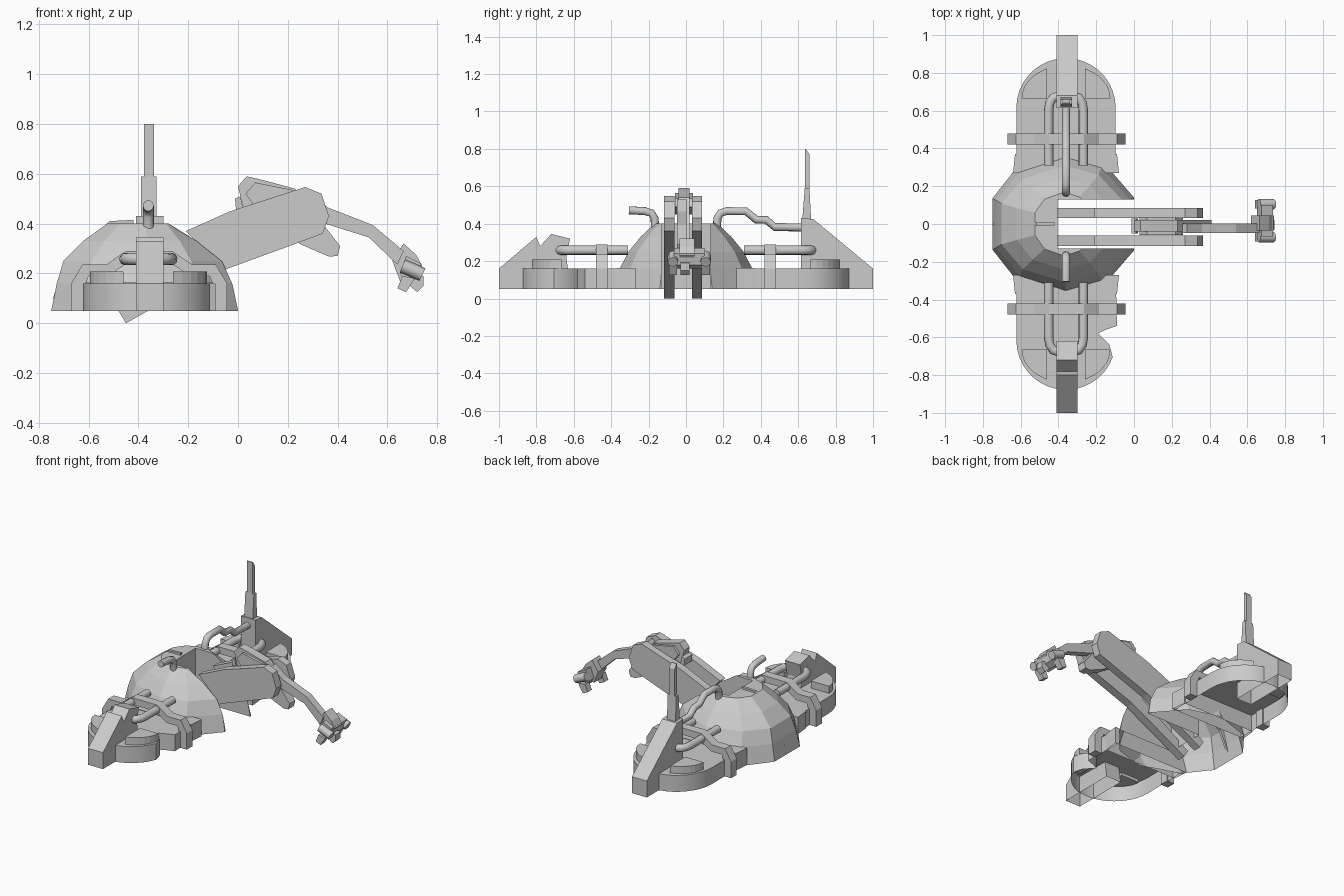
import bpy, bmesh, math
from mathutils import Vector

if "Cube" in bpy.data.objects:
    bpy.data.objects.remove(bpy.data.objects["Cube"])

CX = -0.36


def finish(name, bm, open_bottom=False, angle=None):
    bmesh.ops.recalc_face_normals(bm, faces=bm.faces[:])
    if open_bottom:
        bm.normal_update()
        low = [f for f in bm.faces if f.normal.z < -0.9 and f.calc_center_median().z < 0.06]
        bmesh.ops.delete(bm, geom=low, context='FACES')
    me = bpy.data.meshes.new(name)
    bm.to_mesh(me)
    bm.free()
    ob = bpy.data.objects.new(name, me)
    bpy.context.collection.objects.link(ob)
    if angle:
        bpy.ops.object.select_all(action='DESELECT')
        ob.select_set(True)
        bpy.context.view_layer.objects.active = ob
        bpy.ops.object.shade_smooth_by_angle(angle=math.radians(angle))
    return ob


def loft(name, rings, **kw):
    bm = bmesh.new()
    vs = [[bm.verts.new(p) for p in r] for r in rings]
    n = len(vs[0])
    for a, b in zip(vs, vs[1:]):
        for i in range(n):
            bm.faces.new((a[i], a[(i + 1) % n], b[(i + 1) % n], b[i]))
    bm.faces.new(vs[0])
    bm.faces.new(vs[-1])
    return finish(name, bm, **kw)


def prism(name, pts, lo, hi, axis, **kw):
    def put(p, c):
        return {'x': (c, *p), 'y': (p[0], c, p[1]), 'z': (*p, c)}[axis]
    return loft(name, [[put(p, c) for p in pts] for c in (lo, hi)], **kw)


def pipe(name, pts, r, sides=10):
    # mitred tube along a path
    pts = [Vector(p) for p in pts]
    rings, up = [], None
    for i, p in enumerate(pts):
        d = (pts[min(i + 1, len(pts) - 1)] - pts[max(i - 1, 0)]).normalized()
        if up is None:
            up = d.orthogonal()
        up = (up - d * up.dot(d)).normalized()
        s = d.cross(up)
        rings.append([p + r * (math.cos(t) * up + math.sin(t) * s)
                      for t in (2 * math.pi * k / sides for k in range(sides))])
    return loft(name, rings, angle=50)


def bar(name, pts, y0, y1):
    return prism(name, pts, y0, y1, 'y')


# central hull: faceted dome with an open slot for the arm
half = [(0.0, .14), (-.16, .325), (-.36, .385), (-.62, .30), (-.75, .135)]
plan = half + [(x, -y) for x, y in reversed(half)]
rings = []
for z, sx, sy in ((.05, 1, 1), (.16, .94, .92), (.25, .87, .80), (.33, .66, .63), (.40, .40, .44)):
    rings.append([(-.375 + (x + .375) * sx, y * sy, z) for x, y in plan])
hull = loft('hull', rings)
slot = prism('slot_cutter', [(-.405, -.13), (.1, -.13), (.1, .13), (-.405, .13)], -.1, .6, 'z')
mod = hull.modifiers.new('slot', 'BOOLEAN')
mod.operation, mod.solver, mod.object = 'DIFFERENCE', 'EXACT', slot
bpy.context.view_layer.objects.active = hull
bpy.ops.object.modifier_apply(modifier='slot')
bpy.data.objects.remove(slot)
bm = bmesh.new()
bm.from_mesh(hull.data)
bm.normal_update()
bmesh.ops.delete(bm, geom=[f for f in bm.faces if f.normal.z < -.9], context='FACES')
bm.to_mesh(hull.data)
bm.free()

# spine ridge at the back of the hull
bar('spine', [(-.745, .09), (-.70, .25), (-.515, .41), (-.42, .415), (-.42, .38), (-.52, .36), (-.68, .24)], -.008, .008)

for side, s in (('rear', 1), ('front', -1)):
    # side pod shell, the front one chipped
    arc = [(CX + .263 * math.cos(a), .615 + .263 * math.sin(a))
           for a in (math.pi * k / 18 for k in range(19))]
    chip = [(-.09, .54), (-.15, .56), (-.19, .58)] if s < 0 else []
    if s < 0:
        arc = [(-.13, .64)] + arc[2:]
    outline = [(-.62, .27), (-.097, .27)] + chip + arc
    outline = [(x, y * s) for x, y in outline]
    prism(side + '_pod', outline, .05, .16, 'z', open_bottom=True, angle=35)
    # inner collar where pod meets hull
    prism(side + '_collar', [(-.64, .27 * s), (-.08, .27 * s), (-.09, .37 * s), (-.63, .37 * s)],
          .05, .163, 'z', open_bottom=True)
    # raised quarter panels
    for tag, m in (('left', -1), ('right', 1)):
        q = [(CX + m * .10, .665)] + [
            (CX + m * .235 * math.cos(a), (.665 + .175 * math.sin(a)))
            for a in (math.radians(65) * k / 6 for k in range(7))]
        prism(f'{side}_{tag}_panel', [(x, y * s) for x, y in q], .14, .208, 'z')
    # clamp arching over the pod
    outer = [(-.67, .05), (-.67, .16), (-.625, .235), (-.53, .235), (-.45, .29)]
    inner = [(-.615, .05), (-.615, .15), (-.60, .19), (-.52, .19), (-.44, .245)]
    flip = lambda P: [(2 * -.357 - x, z) for x, z in reversed(P)]
    bar(side + '_clamp', outer + flip(outer) + list(reversed(inner + flip(inner))), s * .42, s * .48)
    # twin hoses bending into the fin
    for tag, m in (('left', -1), ('right', 1)):
        path = [(.092, .31), (.092, .60), (.086, .64), (.068, .668), (.03, .68)]
        pipe(f'{side}_{tag}_hose', [(CX + m * x, s * y, .258) for x, y in path], .025)

# end fins: whole at the rear, broken at the front
prism('rear_fin', [(1, .05), (1, .16), (.68, .425), (.615, .43), (.615, .05)], -.41, -.30, 'x', open_bottom=True)
prism('front_fin', [(-1, .05), (-1, .16), (-.80, .33), (-.78, .28), (-.72, .345), (-.62, .32), (-.64, .22), (-.615, .05)],
      -.41, -.30, 'x', open_bottom=True)

# antenna
prism('antenna_base', [(.62, .40), (.67, .40), (.66, .59), (.635, .59)], -.39, -.327, 'x')
prism('antenna_blade', [(.635, .58), (.66, .58), (.66, .77), (.64, .80), (.635, .80)], -.378, -.338, 'x')

# upper hoses, the front one snapped off
pipe('rear_top_hose', [(CX, y, z) for y, z in ((.165, .37), (.168, .43), (.185, .457), (.215, .467), (.32, .467),
     (.375, .422), (.43, .42), (.475, .382), (.63, .38))], .022)
pipe('front_top_hose', [(CX, y, z) for y, z in ((-.165, .37), (-.168, .43), (-.185, .457), (-.22, .467), (-.305, .472))], .022)

# upper arm plates
plate = [(-.48, .05), (-.45, 0), (-.37, .045), (-.04, .22), (.22, .315), (.34, .36), (.365, .43),
         (.335, .52), (.27, .547), (-.03, .45), (-.21, .37), (-.12, .28)]
bar('arm_plate_rear', plate, .033, .085)
bar('arm_plate_front', plate, -.117, -.062)

# elbow core between the plates
bar('elbow_link', [(0, .55), (.035, .59), (.10, .575), (.23, .54), (.41, .31), (.40, .27), (.365, .268), (.255, .315), (.02, .47)],
    -.04, .02)
bar('elbow_cap', [(.03, .52), (.07, .565), (.22, .535), (.26, .49), (.08, .45)], -.058, .038)
bar('elbow_stop', [(-.012, .50), (.01, .51), (.02, .46), (-.008, .455)], -.05, .03)

# forearm
bar('forearm', [(.22, .47), (.28, .53), (.36, .465), (.54, .395), (.665, .29), (.64, .235), (.525, .345), (.35, .40)], -.047, .003)

# hand: wrist, palm and gripping fingers
bar('wrist', [(.62, .25), (.665, .32), (.715, .275), (.74, .23), (.70, .19), (.65, .17)], -.035, .045)
bar('palm', [(.65, .20), (.675, .27), (.735, .24), (.72, .18), (.68, .16)], -.065, .10)
for tag, y in (('left', -.07), ('right', .105)):
    pipe(f'{tag}_knuckle', [(.66, y, .23), (.68, y, .222), (.72, y, .205), (.74, y, .195)], .028, 8)
    bar(f'{tag}_finger', [(.64, .14), (.66, .19), (.71, .18), (.675, .125)], y - .022, y + .022)
bar('thumb', [(.69, .20), (.745, .19), (.745, .15), (.72, .125), (.69, .15)], -.03, .02)
